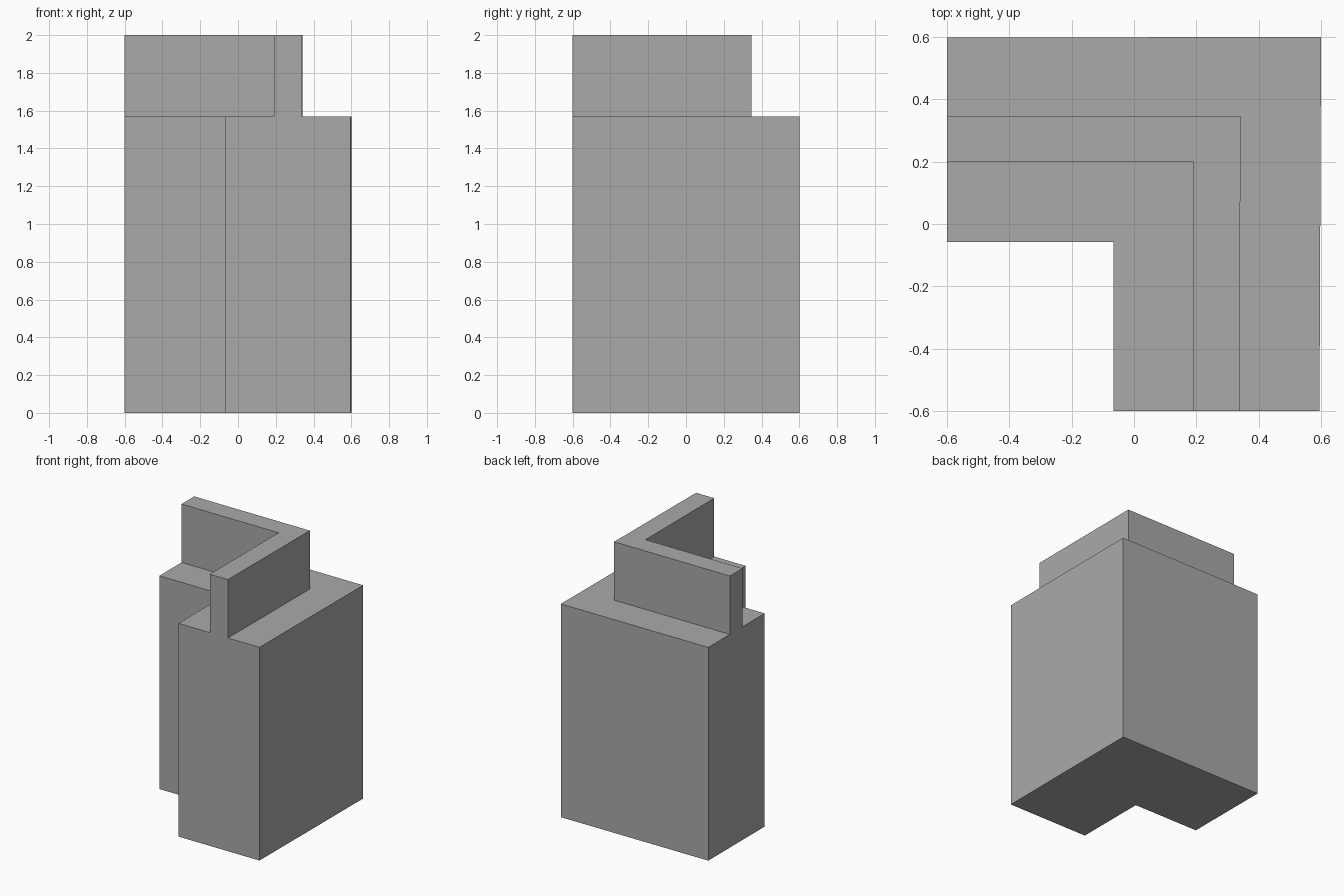
import bpy, bmesh

if "Cube" in bpy.data.objects:
    bpy.data.objects.remove(bpy.data.objects["Cube"])

grey = bpy.data.materials.new("plain grey")
grey.diffuse_color = (0.4, 0.4, 0.4, 1)
grey.use_nodes = True
grey.node_tree.nodes["Principled BSDF"].inputs["Base Color"].default_value = grey.diffuse_color


def extrude_profile(name, points, z0, z1, bottom=True):
    """Upright prism from a counter-clockwise plan outline."""
    bm = bmesh.new()
    low = [bm.verts.new((x, y, z0)) for x, y in points]
    high = [bm.verts.new((x, y, z1)) for x, y in points]
    n = len(points)
    for i in range(n):
        j = (i + 1) % n
        bm.faces.new((low[i], low[j], high[j], high[i]))
    bm.faces.new(high)
    if bottom:
        bm.faces.new(low[::-1])
    mesh = bpy.data.meshes.new(name)
    bm.to_mesh(mesh)
    bm.free()
    mesh.materials.append(grey)
    obj = bpy.data.objects.new(name, mesh)
    bpy.context.collection.objects.link(obj)
    return obj


# Thick L-shaped lower corner block
extrude_profile("corner_base", [
    (-0.065, -0.6), (0.595, -0.6), (0.6, 0.6),
    (-0.6, 0.598), (-0.6, -0.058), (-0.065, -0.058)], 0, 1.57)

# Thin L-shaped wall on top (open underneath where it meets the base)
extrude_profile("upper_wall", [
    (0.19, -0.6), (0.338, -0.6), (0.342, 0.347),
    (-0.6, 0.347), (-0.6, 0.2), (0.19, 0.2)], 1.57, 2.0, bottom=False)
